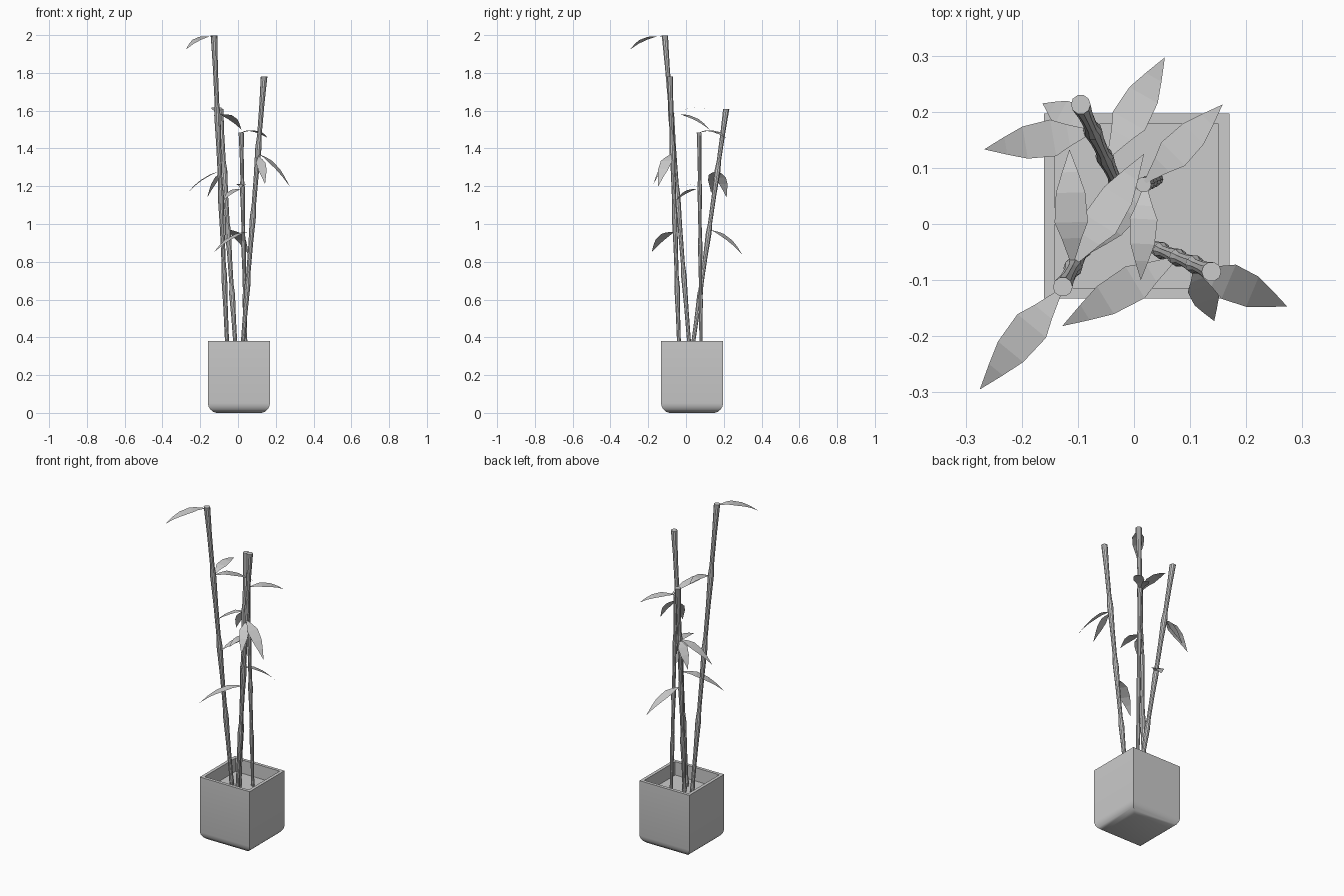
import bpy, bmesh, math
from mathutils import Vector

if "Cube" in bpy.data.objects:
    bpy.data.objects.remove(bpy.data.objects["Cube"])


def finish(name, bm, smooth=None):
    me = bpy.data.meshes.new(name)
    bm.to_mesh(me)
    bm.free()
    ob = bpy.data.objects.new(name, me)
    bpy.context.collection.objects.link(ob)
    if smooth:
        bpy.context.view_layer.objects.active = ob
        ob.select_set(True)
        bpy.ops.object.shade_smooth_by_angle(angle=math.radians(smooth))
        ob.select_set(False)
    return ob


def loft(bm, rings, cap_start=True, cap_end=True):
    vs = [[bm.verts.new(p) for p in r] for r in rings]
    for a, b in zip(vs, vs[1:]):
        n = len(a)
        for i in range(n):
            j = (i + 1) % n
            bm.faces.new((a[i], a[j], b[j], b[i]))
    if cap_start:
        bm.faces.new(vs[0][::-1])
    if cap_end:
        bm.faces.new(vs[-1])


# Square pot: rounded foot, rim, inner wall and soil floor in one loft
CX, CY, SOIL = 0.005, 0.032, 0.30


def square(h, z):
    return [(CX + sx * h, CY + sy * h, z)
            for sx, sy in ((-1, -1), (1, -1), (1, 1), (-1, 1))]


pot = bmesh.new()
profile = [(0.12, 0), (0.137, 0.006), (0.152, 0.019), (0.161, 0.034), (0.165, 0.052),
           (0.165, 0.38), (0.146, 0.38), (0.146, SOIL)]
loft(pot, [square(h, z) for h, z in profile])
finish("square_pot", pot, 35)

# Bamboo canes: four tapered segments with swollen nodes
SIDES = 10
SEGMENT = [(0.0, 0.0175), (0.06, 0.0155), (0.16, 0.0125), (0.6, 0.0135), (0.9, 0.0165)]
CANES = {
    "tall": ((-0.055, 0.022), (-0.127, -0.112, 1.998)),
    "back": ((-0.010, 0.028), (-0.095, 0.213, 1.61)),
    "right": ((0.020, -0.035), (0.138, -0.085, 1.78)),
    "short": ((0.042, 0.080), (0.017, 0.070, 1.485)),
}
for name, (foot, top) in CANES.items():
    a, b = Vector((*foot, SOIL)), Vector(top)
    thick = 0.8 if name == "short" else 1.0
    stations = [(s + t, r) for s in range(4) for t, r in SEGMENT] + [(4, 0.0175)]
    stations[0] = (0, 0.012)
    rings = []
    for t, r in stations:
        c = a.lerp(b, t / 4)
        r *= thick * (0.85 + 0.15 * t / 4)
        rings.append([(c.x + r * math.cos(2 * math.pi * k / SIDES),
                       c.y + r * math.sin(2 * math.pi * k / SIDES), c.z)
                      for k in range(SIDES)])
    bm = bmesh.new()
    loft(bm, rings)
    finish(name + "_cane", bm)

# Leaves: thin arched blades, from node (start) to tip
OUTLINE = [(0, 0.003), (0.22, 0.020), (0.36, 0.033), (0.62, 0.029), (0.8, 0.016)]
LEAVES = [
    ((-0.130, -0.118, 1.99), (-0.275, -0.295, 1.925), 1.0),
    ((-0.110, -0.070, 1.58), (-0.115, 0.133, 1.605), 0.9),
    ((-0.105, -0.070, 1.58), (0.018, 0.125, 1.50), 1.0),
    ((-0.075, 0.165, 1.28), (-0.267, 0.133, 1.165), 1.0),
    ((-0.078, 0.170, 1.28), (-0.163, 0.215, 1.14), 0.85),
    ((-0.045, 0.120, 0.97), (0.055, 0.297, 0.84), 1.0),
    ((0.020, 0.075, 1.485), (0.158, 0.213, 1.455), 0.9),
    ((0.020, 0.070, 1.195), (0.012, -0.100, 1.19), 0.75),
    ((0.020, 0.070, 1.185), (-0.078, -0.052, 1.125), 0.8),
    ((0.075, -0.060, 0.96), (-0.128, -0.182, 0.85), 1.0),
    ((0.110, -0.078, 1.37), (0.273, -0.147, 1.20), 1.0),
    ((0.108, -0.078, 1.36), (0.143, -0.173, 1.21), 0.8),
]
for i, (start, tip, wide) in enumerate(LEAVES):
    a, b = Vector(start), Vector(tip)
    side = (b - a).cross(Vector((0, 0, 1))).normalized()
    bm = bmesh.new()
    prev = None
    for t, w in OUTLINE:
        c = a.lerp(b, t)
        c.z += 0.11 * (b - a).length * 4 * t * (1 - t)
        pair = [bm.verts.new(c + side * w * wide * s) for s in (-1, 1)]
        if prev:
            bm.faces.new((prev[0], prev[1], pair[1], pair[0]))
        prev = pair
    bm.faces.new((prev[0], prev[1], bm.verts.new(b)))
    finish("leaf_%02d" % (i + 1), bm)
